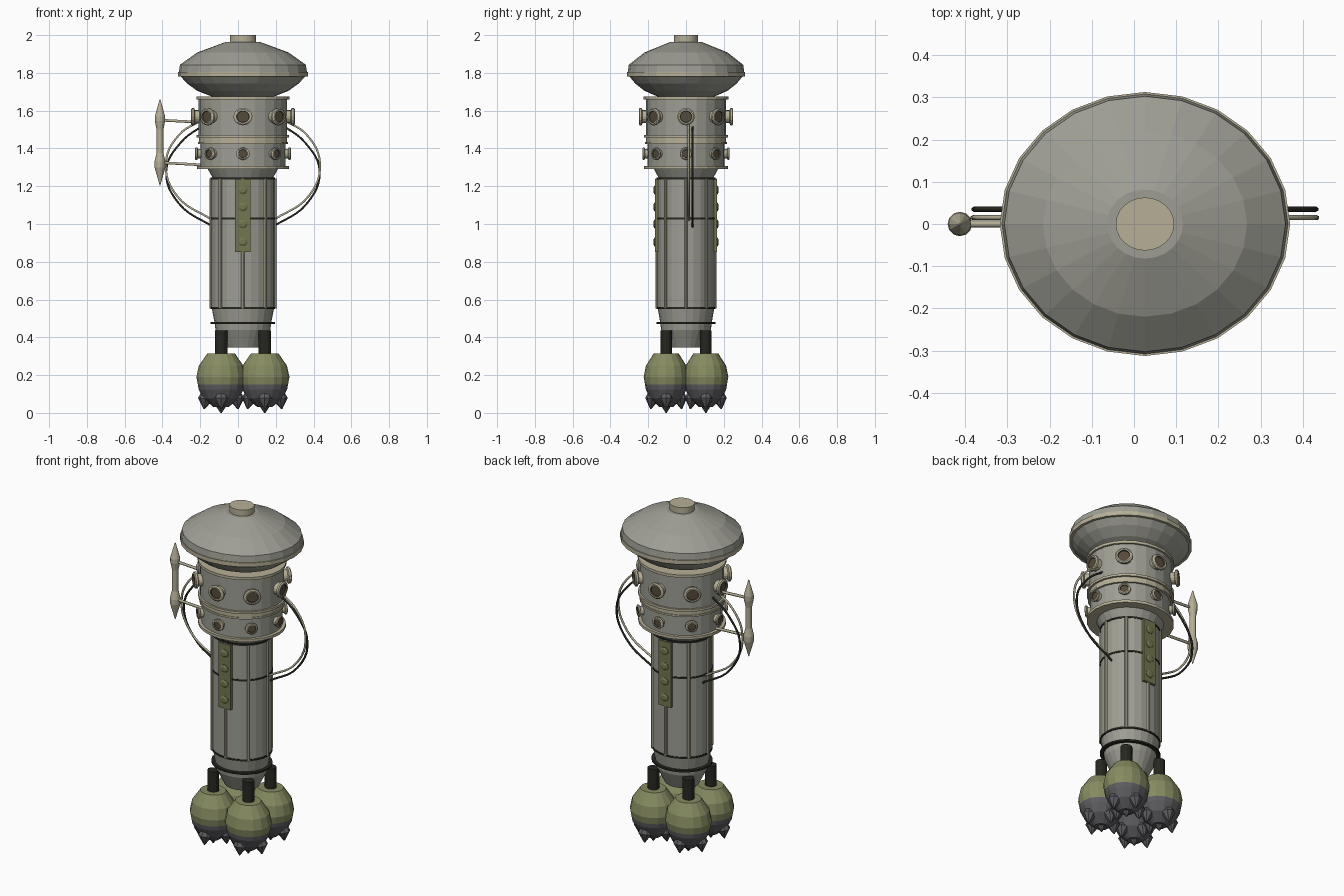
import bpy, bmesh, math
from mathutils import Vector, Matrix

if "Cube" in bpy.data.objects:
    bpy.data.objects.remove(bpy.data.objects["Cube"])

# The whole tower is slightly wider in x than in y, about an offset axis
AXIS_X, STRETCH = 0.026, 1.1
TOWER = Matrix.Translation((AXIS_X, 0, 0)) @ Matrix.Diagonal((STRETCH, 1, 1, 1))


def material(name, r, g, b):
    m = bpy.data.materials.new(name)
    m.use_nodes = True
    m.diffuse_color = (r, g, b, 1)
    bsdf = m.node_tree.nodes["Principled BSDF"]
    bsdf.inputs["Base Color"].default_value = (r, g, b, 1)
    bsdf.inputs["Roughness"].default_value = 0.7
    return m


GREY = material("hull grey", .34, .34, .295)
CREAM = material("cream trim", .47, .43, .31)
OLIVE = material("olive green", .24, .26, .12)
PANEL = material("dark olive", .17, .18, .08)
SLATE = material("slate grey", .11, .11, .12)
BLACK = material("black rubber", .02, .02, .015)
BROWN = material("brown glass", .09, .07, .045)


def finish(name, bm, mats, matrix):
    bmesh.ops.transform(bm, matrix=matrix, verts=bm.verts)
    bmesh.ops.recalc_face_normals(bm, faces=bm.faces)
    mesh = bpy.data.meshes.new(name)
    bm.to_mesh(mesh)
    bm.free()
    for m in mats:
        mesh.materials.append(m)
    ob = bpy.data.objects.new(name, mesh)
    bpy.context.collection.objects.link(ob)
    return ob


def lathe(name, profile, mats, place=Matrix(), sides=24, base=TOWER, rule=None):
    """Closed turned shape from (radius, height) points; rule picks a material per band."""
    bm = bmesh.new()
    rings = []
    for r, z in profile:
        rings.append([bm.verts.new((r * math.cos(a), r * math.sin(a), z))
                      for a in (math.tau * i / sides for i in range(sides))])
    for band, (lo, hi) in enumerate(zip(rings, rings[1:])):
        for i in range(sides):
            j = (i + 1) % sides
            f = bm.faces.new((lo[i], lo[j], hi[j], hi[i]))
            f.material_index = rule(band) if rule else 0
    bm.faces.new(rings[0]).material_index = rule(0) if rule else 0
    bm.faces.new(rings[-1]).material_index = rule(len(rings) - 2) if rule else 0
    return finish(name, bm, mats, base @ place)


def ring(name, r, z, h, mat):
    lathe(name, [(r, z - h / 2), (r, z + h / 2)], [mat])


def box(name, size, centre, mat):
    bm = bmesh.new()
    bmesh.ops.create_cube(bm, size=1)
    return finish(name, bm, [mat],
                  TOWER @ Matrix.Translation(centre) @ Matrix.Diagonal((*size, 1)))


def tube(name, points, radius, mat):
    cu = bpy.data.curves.new(name, "CURVE")
    cu.dimensions = "3D"
    cu.bevel_depth, cu.bevel_resolution, cu.resolution_u = radius, 1, 6
    cu.use_fill_caps = True
    sp = cu.splines.new("BEZIER")
    sp.bezier_points.add(len(points) - 1)
    for bp, co in zip(sp.bezier_points, points):
        bp.co = co
        bp.handle_left_type = bp.handle_right_type = "AUTO"
    cu.materials.append(mat)
    bpy.context.collection.objects.link(bpy.data.objects.new(name, cu))


def outward(angle, r, z):
    """Frame whose local z points away from the tower axis."""
    return (Matrix.Rotation(angle, 4, "Z") @ Matrix.Translation((r, 0, z))
            @ Matrix.Rotation(math.pi / 2, 4, "Y"))


# Domed cap
lathe("cap_underside", [(.15, 1.675), (.22, 1.705), (.27, 1.745), (.3, 1.782)], [GREY])
ring("cap_rim", .313, 1.793, .025, CREAM)
lathe("cap_dome", [(.309, 1.8), (.303, 1.843), (.22, 1.908), (.082, 1.964)], [GREY])
ring("cap_button", .063, 1.975, .05, CREAM)

# Drum section
lathe("upper_drum", [(.213, 1.46), (.213, 1.665)], [GREY])
lathe("lower_drum", [(.205, 1.3), (.205, 1.45)], [GREY])
ring("drum_top_trim", .224, 1.668, .016, CREAM)
ring("drum_middle_trim", .223, 1.464, .014, CREAM)
ring("drum_middle_band", .212, 1.445, .03, CREAM)
ring("drum_lower_trim", .216, 1.428, .01, CREAM)
ring("drum_bottom_trim", .222, 1.3, .016, CREAM)
lathe("drum_collar", [(.14, 1.235), (.172, 1.296)], [GREY])

# Column with trim rings and ribs
lathe("column", [(.152, .555), (.152, 1.238)], [GREY])
lathe("column_foot", [(.088, .345), (.132, .44), (.136, .475), (.15, .555)], [GREY])
for z, r in ((1.241, .155), (1.03, .155), (.555, .155), (.475, .155)):
    ring("black_band", r, z, .01, BLACK)
for i in range(8):
    a = math.tau * i / 8
    lathe("column_rib", [(.0085, .552), (.0085, 1.24)], [CREAM],
          Matrix.Translation((.153 * math.cos(a), .153 * math.sin(a), 0)), 8)

# Portholes: flanged bezel with a recessed dark pane
for label, z, wall, depth, r in (("upper", 1.568, .2, .05, .046), ("lower", 1.372, .195, .036, .033)):
    bezel = [(r * .75, 0), (r * .75, depth * .6), (r, depth * .7), (r, depth * .9),
             (r * .85, depth), (r * .68, depth), (r * .64, depth * .85), (r * .1, depth * .85)]
    for i in range(8):
        lathe(label + "_porthole", bezel, [CREAM, BROWN], outward(math.tau * i / 8, wall, z), 16,
              rule=lambda band: int(band >= 5))

# Studded panels on the front and back
for side, label in ((-1, "front"), (1, "back")):
    box(label + "_panel", (.074, .022, .385), (0, side * .153, 1.045), PANEL)
    for z in (1.18, 1.09, 1.0, .905):
        lathe(label + "_panel_stud", [(.023, 0), (.023, .006), (.013, .012)], [PANEL],
              outward(side * math.pi / 2, .161, z), 12)

# Looping cables on both sides
for side, label in ((1, "left"), (-1, "right")):
    def loop(points, y):
        return [(AXIS_X + side * x, y, z) for x, z in points]
    tube(label + "_cream_cable", loop(
        [(.21, 1.555), (.34, 1.47), (.408, 1.32), (.35, 1.15), (.16, 1.02)], .015), .006, CREAM)
    tube(label + "_black_cable", loop(
        [(.2, 1.53), (.33, 1.43), (.406, 1.28), (.34, 1.11), (.15, .98)], .035), .006, BLACK)

# Antenna spindle with its two struts
lathe("antenna_spindle", [(.002, 1.205), (.029, 1.3), (.029, 1.33), (.018, 1.375),
                          (.018, 1.5), (.027, 1.545), (.027, 1.57), (.002, 1.66)],
      [CREAM], Matrix.Translation((-.413, 0, 0)), 12, Matrix())
for z in (1.55, 1.325):
    tube("antenna_strut", [(-.413, 0, z), (-.19, 0, z - .012)], .008, CREAM)

# Four engine pods on stalks, each with a cluster of pointed nozzles
pod = [(.035, .03), (.085, .075), (.108, .125), (.112, .15), (.119, .19), (.107, .25), (.066, .315)]
nozzle = [(.003, 0), (.037, .055), (.018, .105)]
for sx in (-1, 1):
    for sy in (-1, 1):
        at = Matrix.Translation((sx * .105, sy * .105, 0))
        lathe("pod_stalk", [(.03, .29), (.03, .435)], [BLACK], at, 12)
        lathe("engine_pod", pod, [SLATE, OLIVE], at, 16, rule=lambda band: int(band >= 3))
        lathe("pod_nozzle", nozzle, [SLATE], at, 8)
        for i in range(4):
            tilt = (Matrix.Rotation(math.tau * i / 4, 4, "Z") @ Matrix.Translation((.082, 0, .02))
                    @ Matrix.Rotation(math.radians(-8), 4, "Y"))
            lathe("pod_nozzle", nozzle, [SLATE], at @ tilt, 8)
